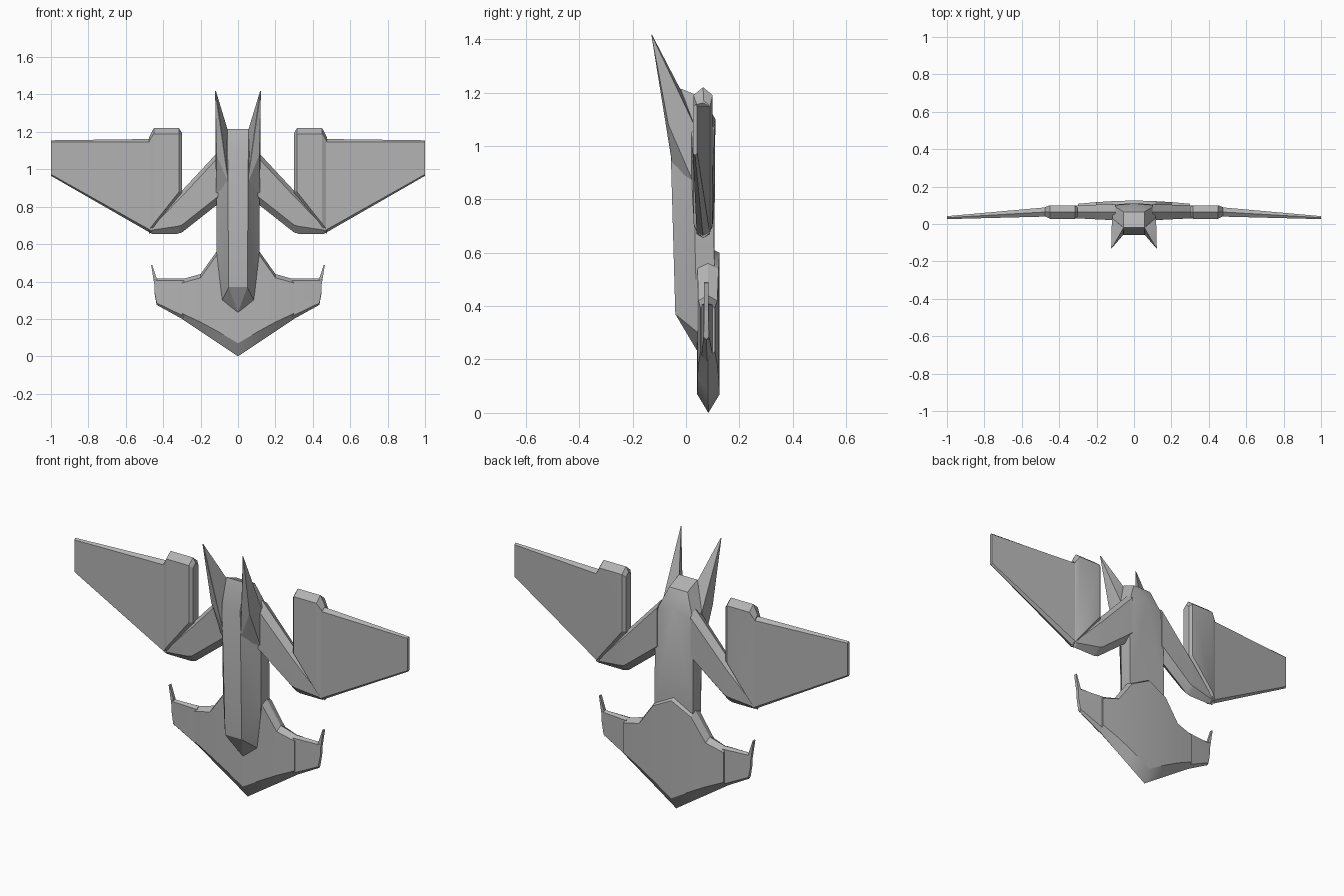
import bpy
import bmesh
import math

cube = bpy.data.objects.get("Cube")
if cube:
    bpy.data.objects.remove(cube, do_unlink=True)

grey = bpy.data.materials.new("hull grey")
grey.use_nodes = True
colour = (0.45, 0.45, 0.45, 1)
grey.diffuse_color = colour
grey.node_tree.nodes["Principled BSDF"].inputs["Base Color"].default_value = colour


def finish(name, bm, mirror=True):
    """Turn a bmesh into a smooth-by-angle object, mirrored across x."""
    bmesh.ops.recalc_face_normals(bm, faces=bm.faces)
    mesh = bpy.data.meshes.new(name)
    bm.to_mesh(mesh)
    bm.free()
    mesh.materials.append(grey)
    obj = bpy.data.objects.new(name, mesh)
    bpy.context.collection.objects.link(obj)
    if mirror:
        mod = obj.modifiers.new("mirror", 'MIRROR')
        mod.use_clip = True
    bpy.ops.object.select_all(action='DESELECT')
    obj.select_set(True)
    bpy.context.view_layer.objects.active = obj
    bpy.ops.object.shade_smooth_by_angle(angle=math.radians(25))
    return obj


def ribs(name, stations, cap_start=True):
    """Loft six-sided ribs: (x, low z, high z, front y, back y, low bevel, high bevel)."""
    bm = bmesh.new()
    rings = []
    for x, low, high, front, back, b_low, b_high in stations:
        mid = (front + back) / 2
        section = [(mid, low), (front, low + b_low), (front, high - b_high),
                   (mid, high), (back, high - b_high), (back, low + b_low)]
        rings.append([bm.verts.new((x, y, z)) for y, z in section])
    for a, b in zip(rings, rings[1:]):
        for i in range(6):
            j = (i + 1) % 6
            bm.faces.new((a[i], a[j], b[j], b[i]))
    if cap_start:
        bm.faces.new(rings[0])
    bm.faces.new(rings[-1])
    return finish(name, bm)


def faceted(name, points, both_sides=False):
    """Convex solid around points, optionally with their mirror images."""
    bm = bmesh.new()
    if both_sides:
        points = set(points) | {(-x, y, z) for x, y, z in points}
    verts = [bm.verts.new(p) for p in sorted(points)]
    result = bmesh.ops.convex_hull(bm, input=verts)
    unused = [v for v in result["geom_interior"] if isinstance(v, bmesh.types.BMVert)]
    bmesh.ops.delete(bm, geom=unused, context='VERTS')
    bmesh.ops.dissolve_limit(bm, angle_limit=0.01, verts=bm.verts, edges=bm.edges)
    return finish(name, bm, mirror=not both_sides)


# Broad arrow-shaped nose
ribs("nose_plate", [
    (0, 0, 0.62, 0.042, 0.126, 0.07, 0.02),
    (0.115, 0.077, 0.56, 0.043, 0.122, 0.06, 0.02),
    (0.2, 0.133, 0.44, 0.046, 0.117, 0.05, 0.02),
    (0.3, 0.2, 0.412, 0.055, 0.108, 0.03, 0.02),
], cap_start=False)

# Small winglets with upright spikes at the nose corners
ribs("nose_winglet", [
    (0.29, 0.195, 0.415, 0.058, 0.1, 0.02, 0.01),
    (0.435, 0.275, 0.415, 0.066, 0.086, 0.01, 0.01),
    (0.447, 0.34, 0.42, 0.068, 0.084, 0.01, 0.01),
])
faceted("winglet_spike", [
    (x, y, z) for y in (0.068, 0.084)
    for x, z in ((0.43, 0.275), (0.434, 0.415), (0.446, 0.42),
                 (0.459, 0.49), (0.464, 0.487))])

# Deep central fuselage with a tapered keel
faceted("fuselage", [
    (0, 0.04, 0.235), (0.085, 0.045, 0.3), (0.05, -0.04, 0.37),
    (0, 0.1, 0.26), (0.085, 0.1, 0.32),
    (0.115, 0.035, 0.56), (0.115, 0.106, 0.56),
    (0.05, -0.05, 0.92), (0.055, -0.06, 1.08),
    (0.055, -0.02, 1.215), (0.055, 0.065, 1.18),
    (0.115, 0.03, 1.08), (0.115, 0.1, 1.04), (0, 0.11, 1.1),
], both_sides=True)

# Pointed tail fins flaring out of the keel
faceted("tail_fin", [
    (0.05, -0.05, 0.92), (0.115, -0.066, 1.08), (0.118, 0.025, 0.87),
    (0.122, -0.13, 1.418), (0.118, -0.128, 1.418),
    (0.055, -0.02, 1.21), (0.118, 0.03, 1.08), (0.06, 0.03, 1.1),
])

# Swept struts carrying the engine pods
ribs("strut", [
    (0.1, 0.82, 1.1, 0.02, 0.106, 0.04, 0.03),
    (0.3, 0.662, 0.885, 0.03, 0.1, 0.04, 0.03),
    (0.325, 0.655, 0.86, 0.031, 0.099, 0.04, 0.03),
    (0.46, 0.655, 0.71, 0.045, 0.085, 0.02, 0.02),
])

# Long engine pods with chamfered ends
ribs("engine_pod", [
    (0.3, 0.86, 1.195, 0.042, 0.088, 0.02, 0.02),
    (0.315, 0.84, 1.22, 0.028, 0.1, 0.04, 0.03),
    (0.45, 0.67, 1.22, 0.028, 0.1, 0.04, 0.03),
    (0.476, 0.655, 1.17, 0.042, 0.09, 0.02, 0.02),
])

# Thin outer wings
ribs("outer_wing", [
    (0.46, 0.655, 1.162, 0.04, 0.09, 0.015, 0.015),
    (1, 0.965, 1.155, 0.026, 0.042, 0.008, 0.008),
])
